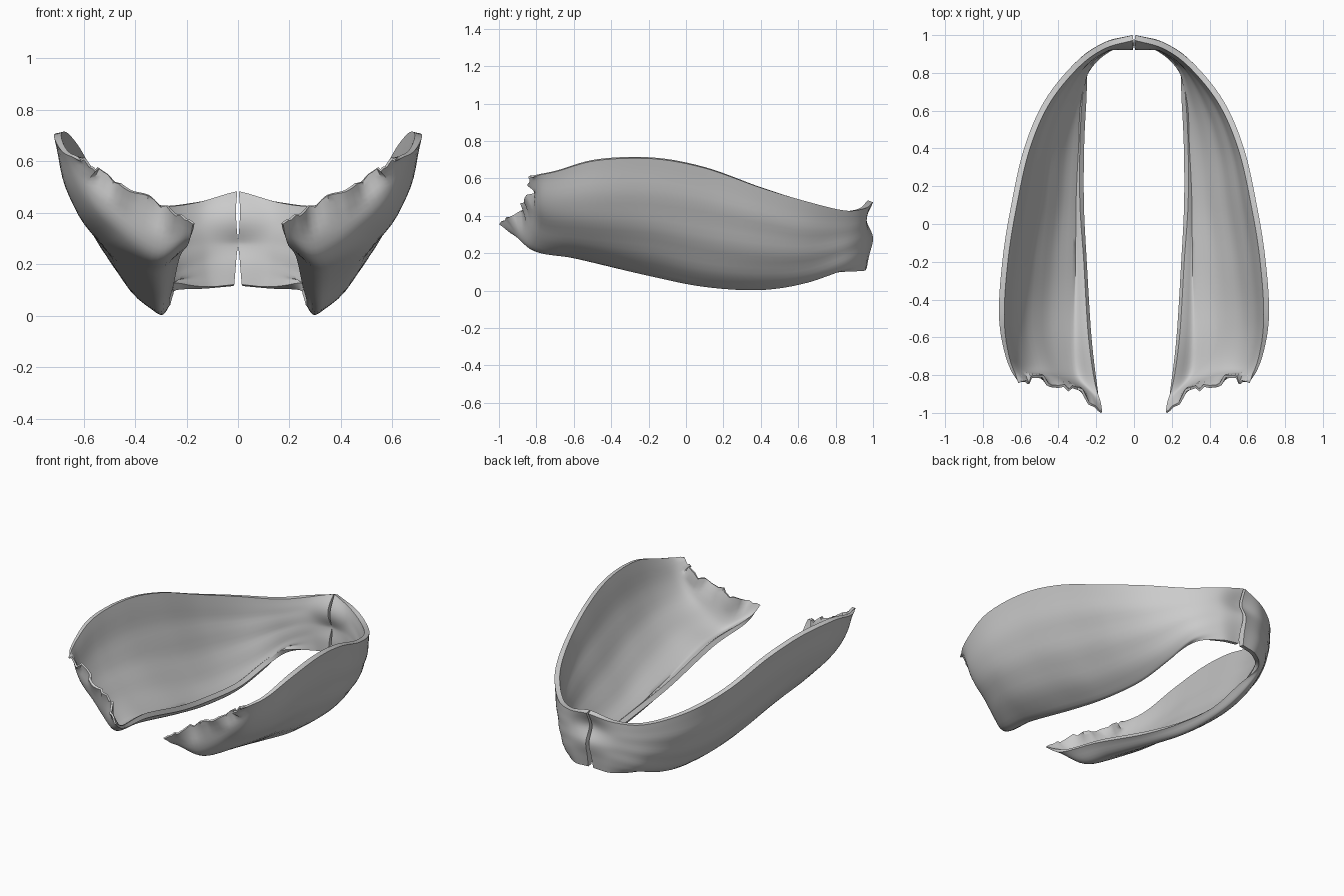
import bpy, math, random
from mathutils import Vector

if "Cube" in bpy.data.objects:
    bpy.data.objects.remove(bpy.data.objects["Cube"])

random.seed(4)

# Outer-surface cross-sections of one half, front to back; each runs
# from the inner lower lip, round the belly, to the outer upper rim.
SECTIONS = [
    [(.175, -1.0, .355), (.28, -.905, .42), (.42, -.85, .49), (.54, -.83, .56), (.61, -.86, .605)],
    [(.192, -.88, .28), (.31, -.83, .225), (.46, -.78, .32), (.60, -.76, .46), (.68, -.70, .635)],
    [(.225, -.60, .23), (.33, -.58, .170), (.52, -.55, .28), (.655, -.53, .46), (.715, -.48, .695)],
    [(.250, -.20, .12), (.33, -.20, .085), (.51, -.20, .24), (.635, -.20, .46), (.695, -.18, .705)],
    [(.265, .10, .065), (.325, .10, .025), (.48, .10, .18), (.595, .10, .42), (.650, .10, .655)],
    [(.264, .40, .04), (.31, .40, .008), (.45, .40, .15), (.545, .40, .36), (.582, .40, .55)],
    [(.252, .65, .08), (.295, .65, .045), (.39, .65, .16), (.455, .65, .32), (.475, .65, .475)],
    [(.235, .84, .10), (.265, .85, .125), (.30, .85, .22), (.313, .85, .33), (.315, .85, .428)],
    [(.13, .945, .105), (.15, .955, .18), (.16, .96, .27), (.165, .955, .36), (.165, .957, .44)],
    [(.018, .965, .115), (.014, .98, .19), (.011, 1.0, .285), (.009, .965, .38), (.007, 1.0, .472)],
]
NU, NV = 72, 24


def spline(pts, t):
    """Catmull-Rom through pts for t in 0..1."""
    n = len(pts) - 1
    i = min(int(t * n), n - 1)
    f = t * n - i
    b, c = pts[i], pts[i + 1]
    a = pts[i - 1] if i > 0 else b * 2 - c
    d = pts[i + 2] if i + 2 <= n else c * 2 - b
    return .5 * (b * 2 + (c - a) * f + (a * 2 - b * 5 + c * 4 - d) * f * f
                 + (b * 3 - a - c * 3 + d) * f ** 3)


sections = [[Vector(p) for p in s] for s in SECTIONS]
tear = [random.uniform(-.025, .025) for _ in range(NV + 1)]
verts, faces, weights = [], [], []
for i in range(NU + 1):
    u = i / NU
    for j in range(NV + 1):
        v = j / NV
        p = spline([spline(s, v) for s in sections], u)
        # faint fibre ridges running along the sheet
        ridge = .004 * math.sin(v * 30 + 5 * u) * math.sin(math.pi * u) * math.sin(math.pi * v)
        p += Vector((.7, 0, -.4)) * ridge
        # ragged torn front edge
        fade = max(0, 1 - i / 4) * min(1, j / 4)
        p += Vector((0, tear[j], tear[(j * 7) % NV] * .5)) * fade
        verts.append(p)
        # thickness tapers at the front and along both long rims
        weights.append(min(1, .3 + u * 3) * (.6 + .4 * math.sin(math.pi * v)))
for i in range(NU):
    for j in range(NV):
        a = i * (NV + 1) + j
        b = a + NV + 1
        faces.append((a, b, b + 1, a + 1))

# Curved sheet, thickened inwards and mirrored to the other side
mesh = bpy.data.meshes.new("muscle_sheets")
mesh.from_pydata(verts, [], faces)
sheet = bpy.data.objects.new("muscle_sheets", mesh)
bpy.context.collection.objects.link(sheet)
group = sheet.vertex_groups.new(name="thickness")
for k, w in enumerate(weights):
    group.add([k], w, 'REPLACE')

shell = sheet.modifiers.new("shell", 'SOLIDIFY')
shell.thickness = .05
shell.offset = -1
shell.vertex_group = "thickness"
mirror = sheet.modifiers.new("mirror", 'MIRROR')
mirror.use_mirror_merge = False

bpy.context.view_layer.objects.active = sheet
sheet.select_set(True)
bpy.ops.object.convert(target='MESH')
bpy.ops.object.shade_smooth_by_angle(angle=math.radians(50))
